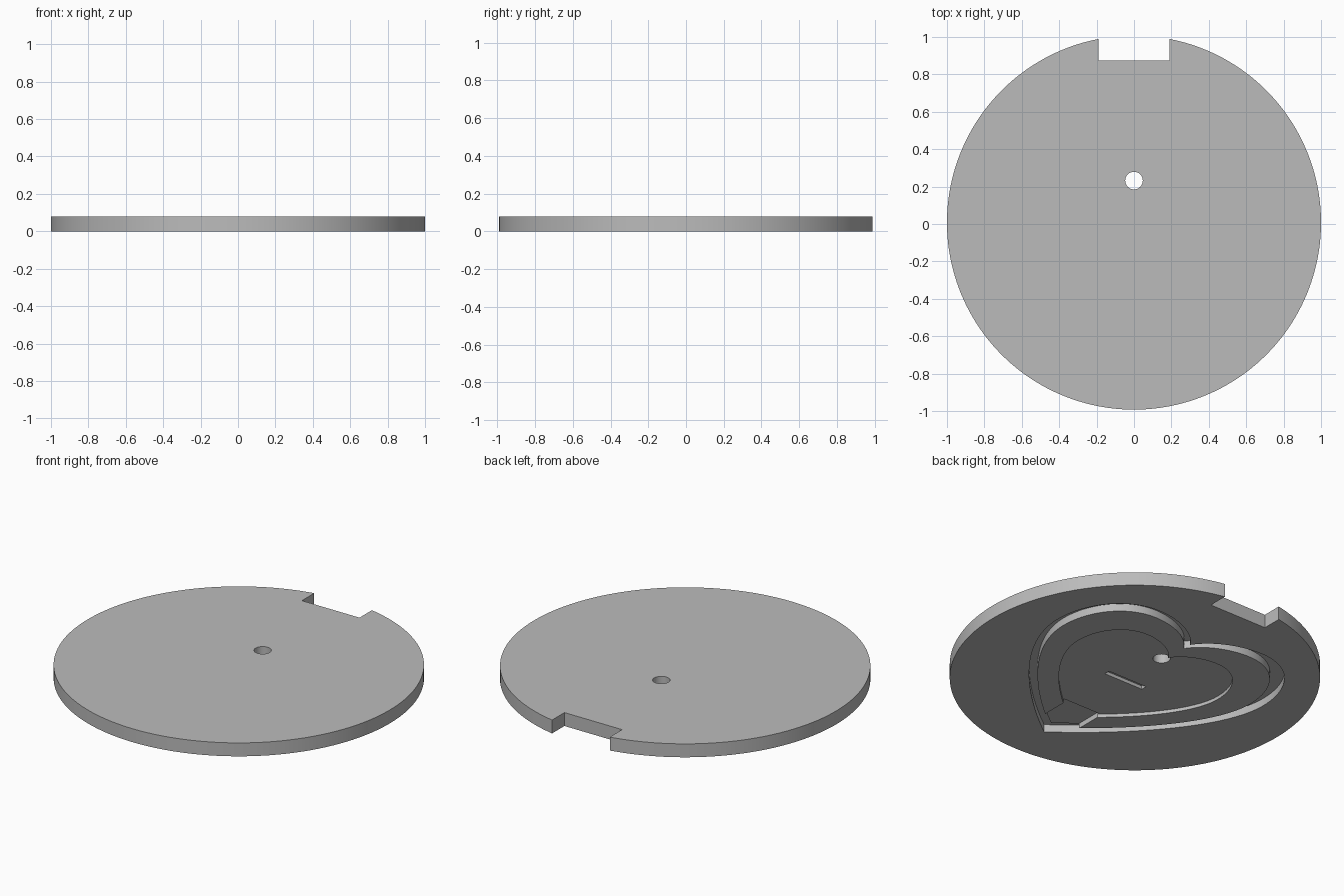
import bpy, bmesh, math
from mathutils import Vector
from mathutils.geometry import interpolate_bezier

cube = bpy.data.objects.get("Cube")
if cube:
    bpy.data.objects.remove(cube, do_unlink=True)

THICK = 0.08
GROOVE = 0.045          # depth of the heart groove
CENTRE_Y = 0.0075       # disc centre

grey = bpy.data.materials.new("plain grey")
grey.use_nodes = True
grey.diffuse_color = (0.5, 0.5, 0.5, 1)
grey.node_tree.nodes["Principled BSDF"].inputs["Base Color"].default_value = (0.5, 0.5, 0.5, 1)


def prism(name, outline, z0, z1):
    """Solid made by extruding a closed outline upwards."""
    bm = bmesh.new()
    face = bm.faces.new([bm.verts.new((x, y, z0)) for x, y in outline])
    ext = bmesh.ops.extrude_face_region(bm, geom=[face])
    top = [v for v in ext["geom"] if isinstance(v, bmesh.types.BMVert)]
    bmesh.ops.translate(bm, verts=top, vec=(0, 0, z1 - z0))
    bmesh.ops.recalc_face_normals(bm, faces=bm.faces)
    mesh = bpy.data.meshes.new(name)
    bm.to_mesh(mesh)
    bm.free()
    mesh.materials.append(grey)
    obj = bpy.data.objects.new(name, mesh)
    bpy.context.collection.objects.link(obj)
    return obj


def circle(radius, cy, n):
    return [(radius * math.cos(math.tau * i / n), cy + radius * math.sin(math.tau * i / n))
            for i in range(n)]


def rect(half_w, y0, y1):
    return [(-half_w, y0), (half_w, y0), (half_w, y1), (-half_w, y1)]


def heart(scale, pivot=-0.1):
    """Heart outline from three Bezier spans, mirrored and scaled about a pivot."""
    spans = [((0, .47), (.07, .58), (.22, .645), (.36, .645)),
             ((.36, .645), (.58, .645), (.725, .45), (.725, .22)),
             ((.725, .22), (.725, -.1), (.35, -.5), (0, -.755))]
    half = []
    for span in spans:
        half += interpolate_bezier(*[Vector(p) for p in span], 24)[:-1]
    half.append(Vector((0, -.755)))
    full = half + [Vector((-p.x, p.y)) for p in reversed(half[1:-1])]
    return [(p.x * scale, pivot + (p.y - pivot) * scale) for p in full]


def cut(obj, outline, z0, z1):
    """Subtract a prism from an object and discard the cutter."""
    cutter = prism("cutter", outline, z0, z1)
    cutter.hide_render = True
    mod = obj.modifiers.new("cut", "BOOLEAN")
    mod.operation, mod.solver, mod.object = "DIFFERENCE", "EXACT", cutter
    bpy.context.view_layer.objects.active = obj
    bpy.ops.object.modifier_apply(modifier=mod.name)
    bpy.data.objects.remove(cutter, do_unlink=True)


hole = circle(0.047, 0.232, 48)

# Round plate with edge notch, heart recess underneath and a through hole
plate = prism("round_plate", circle(1, CENTRE_Y, 192), 0, THICK)
cut(plate, rect(0.19, 0.873, 1.2), -0.1, 0.2)
cut(plate, heart(1), -0.1, GROOVE)
cut(plate, hole, -0.1, 0.2)

# Heart-shaped island inside the recess, with an inner heart pocket
island = prism("heart_island", heart(0.91), 0, GROOVE + 0.008)
cut(island, heart(0.68), -0.1, 0.02)
cut(island, rect(0.12, -0.8, -0.44), -0.1, 0.03)    # gap at the tip
cut(island, rect(0.13, -0.09, -0.055), -0.1, 0.04)  # short slot
cut(island, hole, -0.1, 0.2)

for obj in (plate, island):
    bpy.ops.object.select_all(action="DESELECT")
    obj.select_set(True)
    bpy.context.view_layer.objects.active = obj
    bpy.ops.object.shade_smooth_by_angle(angle=math.radians(30))
